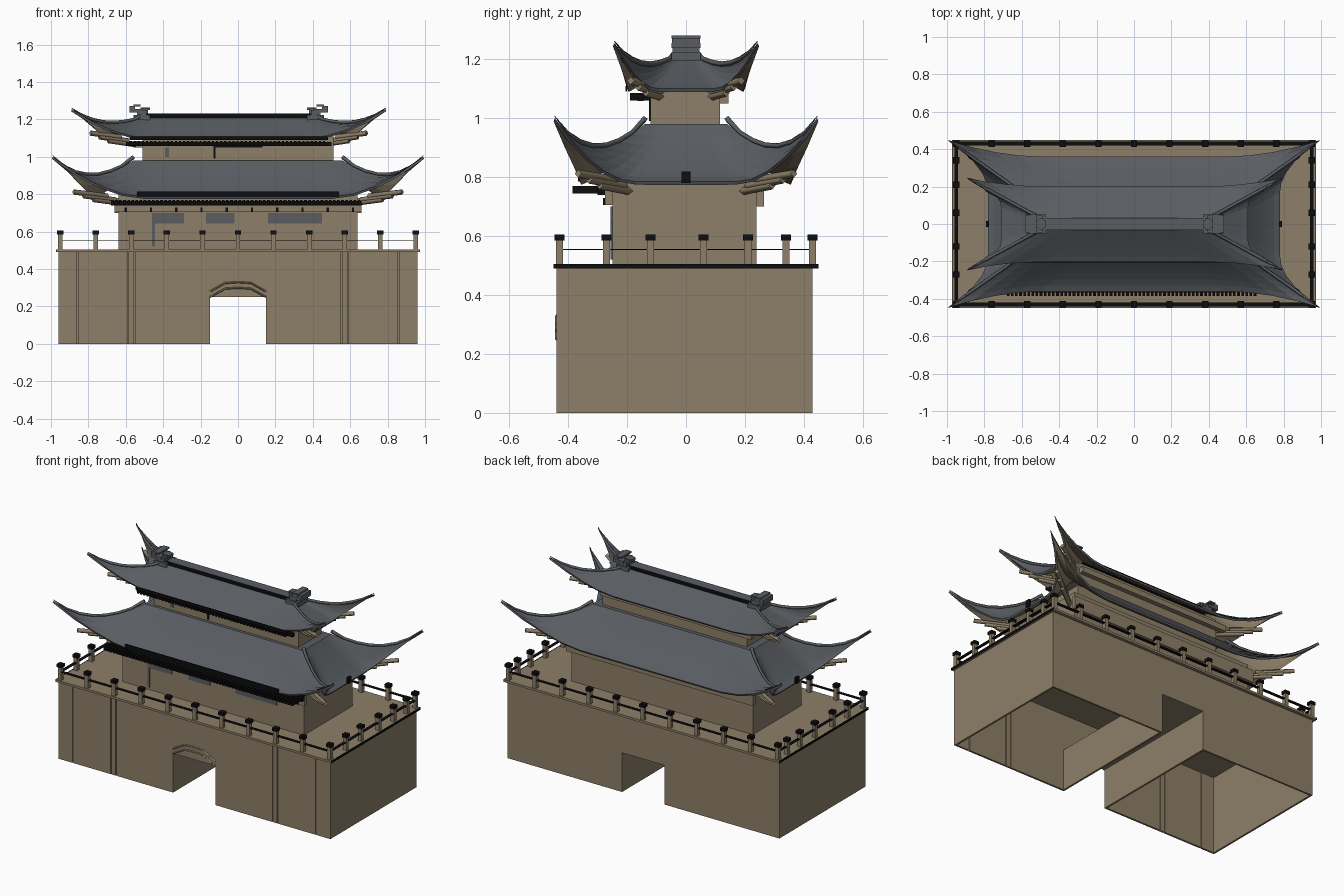
import bpy, bmesh
from mathutils import Vector

cube = bpy.data.objects.get("Cube")
if cube:
    bpy.data.objects.remove(cube)


def material(name, rgb):
    m = bpy.data.materials.new(name)
    m.use_nodes = True
    m.diffuse_color = (*rgb, 1)
    m.node_tree.nodes["Principled BSDF"].inputs["Base Color"].default_value = (*rgb, 1)
    return m


TAN = material("tan_stone", (0.27, 0.215, 0.14))
GREY = material("slate_grey", (0.1, 0.108, 0.12))
BLACK = material("black_timber", (0.004, 0.004, 0.005))


def finish(name, bm, *mats):
    me = bpy.data.meshes.new(name)
    bm.to_mesh(me)
    bm.free()
    ob = bpy.data.objects.new(name, me)
    bpy.context.collection.objects.link(ob)
    for m in mats:
        me.materials.append(m)
    return ob


def add_box(bm, x0, x1, y0, y1, z0, z1):
    vs = bmesh.ops.create_cube(bm, size=1)["verts"]
    for v in vs:
        v.co = Vector((x1 if v.co.x > 0 else x0, y1 if v.co.y > 0 else y0, z1 if v.co.z > 0 else z0))
    return vs


def boxes(name, mat, *dims):
    bm = bmesh.new()
    for d in dims:
        add_box(bm, *d)
    return finish(name, bm, mat)


def tube(name, mat, pts, radii, bevel):
    cu = bpy.data.curves.new(name, "CURVE")
    cu.dimensions = "3D"
    cu.bevel_depth = bevel
    cu.bevel_resolution = 0
    cu.use_fill_caps = True
    sp = cu.splines.new("POLY")
    sp.points.add(len(pts) - 1)
    for p, co, r in zip(sp.points, pts, radii):
        p.co = (*co, 1)
        p.radius = r
    ob = bpy.data.objects.new(name, cu)
    bpy.context.collection.objects.link(ob)
    cu.materials.append(mat)
    return ob


# Hollow gate base: slitted front panels, back, sides and the passage
T = 0.012
edges = [-0.96, -0.86, -0.59, -0.555, -0.15]
panels = []
for a, b in zip(edges, edges[1:]):
    panels.append((a + 0.005 if a > -0.9 else a, b, -0.44, -0.44 + T, 0, 0.49))
    panels.append((-b, -a - 0.005 if a > -0.9 else -a, -0.44, -0.44 + T, 0, 0.49))
boxes("front_wall", TAN, *panels, (-0.15, 0.15, -0.44, -0.44 + T, 0.25, 0.49))
boxes("back_wall", TAN, (-0.96, -0.15, 0.43 - T, 0.43, 0, 0.49), (0.15, 0.96, 0.43 - T, 0.43, 0, 0.49),
      (-0.15, 0.15, 0.43 - T, 0.43, 0.25, 0.49))
boxes("side_walls", TAN, *[(s * 0.96, s * (0.96 - T), -0.44, 0.43, 0, 0.49) for s in (-1, 1)])
boxes("passage", TAN, (-0.15 - T, -0.15, -0.43, 0.42, 0, 0.25), (0.15, 0.15 + T, -0.43, 0.42, 0, 0.25),
      (-0.15 - T, 0.15 + T, -0.43, 0.42, 0.25, 0.26))
for z in (0, 0.03):
    tube("gate_arch_trim", TAN, [(-0.15, -0.44, 0.25 + z), (-0.07, -0.44, 0.295 + z), (0, -0.44, 0.3 + z),
                                 (0.07, -0.44, 0.295 + z), (0.15, -0.44, 0.25 + z)], [1] * 5, 0.005)
boxes("deck", TAN, (-0.97, 0.97, -0.45, 0.45, 0.49, 0.504))
boxes("deck_side_edges", BLACK, *[(s * 0.97, s * 0.974, -0.45, 0.45, 0.49, 0.505) for s in (-1, 1)])

# Balustrade
spots = [(-0.95 + 0.19 * i, s * 0.43) for i in range(11) for s in (-1, 1)]
spots += [(s * 0.95, y) for y in (-0.27, -0.12, 0.06, 0.21, 0.34) for s in (-1, 1)]
boxes("railing_posts", TAN, *[(x - 0.012, x + 0.012, y - 0.012, y + 0.012, 0.5, 0.588) for x, y in spots])
boxes("post_caps", BLACK, *[(x - 0.017, x + 0.017, y - 0.017, y + 0.017, 0.585, 0.605) for x, y in spots])
boxes("rails", BLACK, *[(-0.95, 0.95, s * 0.43 - 0.01, s * 0.43 + 0.01, 0.552, 0.556) for s in (-1, 1)],
      *[(s * 0.95 - 0.01, s * 0.95 + 0.01, -0.43, 0.43, 0.552, 0.556) for s in (-1, 1)])

# Tower storeys
boxes("lower_storey", TAN, (-0.64, 0.64, -0.25, 0.24, 0.5, 0.82))
boxes("upper_storey", TAN, (-0.51, 0.51, -0.12, 0.115, 0.85, 1.12))
boxes("wall_panels", GREY, *[(a, b, -0.256, -0.25, 0.645, 0.7) for a, b in
                             ((-0.46, -0.29), (-0.17, -0.02), (0.16, 0.45))],
      (-0.46, -0.445, -0.256, -0.25, 0.52, 0.65), (-0.39, -0.37, -0.126, -0.12, 1.0, 1.05))
boxes("upper_window_frame", BLACK, (-0.13, -0.12, -0.126, -0.12, 0.99, 1.06), (-0.12, 0.13, -0.126, -0.12, 1.05, 1.06))
boxes("front_bracket_beam", TAN, (-0.66, 0.66, -0.275, -0.25, 0.705, 0.76))
boxes("beam_pegs", BLACK, *[(x - 0.006, x + 0.006, -0.281, -0.275, 0.705, 0.73)
                            for x in [-0.6 + 0.135 * i for i in range(10)]])
boxes("back_bracket_beam", TAN, (-0.66, 0.66, 0.24, 0.265, 0.7, 0.78), (-0.56, 0.5, 0.115, 0.145, 1.05, 1.085))


# Sweeping hipped roof: rings from the top edge out to the lifted eave
def roof(name, cx, top, eave, tip, power, steps=7, n=16):
    def weight(s, start):
        return max(0, (abs(s) - start) / (1 - start)) ** 1.8

    def point(side, s, t):
        a, b = (0, 1) if side % 2 == 0 else (1, 0)
        w = weight(s, 0.5 if a == 0 else 0.4)
        along = s * (top[a] + (tip[a] - top[a]) * t)
        mid = top[b] + (eave[b] - top[b]) * t
        out = mid + (tip[b] - eave[b]) * t * w
        z = eave[2] + (top[2] - eave[2]) * (1 - t) ** power + (tip[2] - eave[2]) * w * t ** 2.5
        x, y = (along, -out) if a == 0 else (out, along)
        f = -1 if side >= 2 else 1
        return Vector((cx + f * x, f * y, z))

    bm = bmesh.new()
    rings = []
    for i in range(steps + 1):
        t = i / steps
        rings.append([bm.verts.new(point(side, 2 * j / n - 1, t)) for side in range(4) for j in range(n)])
    for r0, r1 in zip(rings, rings[1:]):
        for j in range(len(r0)):
            k = (j + 1) % len(r0)
            bm.faces.new((r0[j], r1[j], r1[k], r0[k]))
    bm.faces.new(rings[0])
    bmesh.ops.recalc_face_normals(bm, faces=bm.faces)
    ob = finish(name, bm, GREY, TAN)
    mod = ob.modifiers.new("tan_soffit", "SOLIDIFY")
    mod.thickness = 0.012
    mod.offset = -1
    mod.material_offset = 1
    mod.material_offset_rim = 0
    # Hip ridges and layered corner brackets
    for side in range(4):
        pts = [point(side, 1, i / steps) + Vector((0, 0, 0.006)) for i in range(steps + 1)]
        pts[0].z += 0.012
        tube(name + "_hip_ridge", GREY, pts, [1.3] + [1] * (steps - 2) + [0.7, 0.2], 0.009)
        for k in range(3):
            lo = point(side, 1, 0.12 + 0.1 * k)
            hi = point(side, 1, 0.5 + 0.12 * k)
            base = eave[2] - 0.025 + 0.02 * k
            tube(name + "_corner_bracket", TAN, [(lo.x, lo.y, base - 0.01), (hi.x, hi.y, base + 0.012)],
                 [1, 1], 0.014)
    return ob


roof("lower_roof", 0, (0.56, 0.14, 0.98), (0.78, 0.36, 0.785), (0.99, 0.445, 1.0), 1.35)
roof("upper_roof", -0.05, (0.45, 0.03, 1.21), (0.66, 0.2, 1.1), (0.84, 0.243, 1.255), 1.1)

# Black front eaves with their rafter rows
boxes("front_eave_boards", BLACK, (-0.54, 0.54, -0.366, -0.36, 0.785, 0.815), (-0.58, 0.48, -0.206, -0.2, 1.09, 1.11))
boxes("lower_rafters", BLACK, *[(x, x + 0.014, -0.385, -0.26, 0.745, 0.77)
                                for x in [-0.68 + 0.022 * i for i in range(61)]])
boxes("rafter_beams", BLACK, (-0.68, 0.66, -0.3, -0.275, 0.74, 0.765), (-0.6, 0.5, -0.165, -0.145, 1.058, 1.08))
boxes("upper_rafters", BLACK, *[(x, x + 0.012, -0.19, -0.12, 1.06, 1.085)
                                for x in [-0.58 + 0.022 * i for i in range(48)]])
boxes("side_eave_knobs", BLACK, *[(s * 0.775, s * 0.79, -0.015, 0.015, 0.78, 0.82) for s in (-1, 1)])

# Main ridge, slate on top
bm = bmesh.new()
add_box(bm, -0.5, 0.4, -0.032, 0.032, 1.19, 1.232)
bm.normal_update()
for f in bm.faces:
    f.material_index = 1 if f.normal.z > 0.5 else 0
finish("main_ridge", bm, BLACK, GREY)

# Stepped ridge-end ornaments, curling outward
for s in (-1, 1):
    def span(a, b, w, z0, z1):
        return (-0.05 + s * a, -0.05 + s * b, -w, w, z0, z1)
    boxes("ridge_ornament", GREY, span(0.42, 0.51, 0.05, 1.195, 1.225), span(0.44, 0.49, 0.045, 1.225, 1.25),
          span(0.46, 0.53, 0.05, 1.238, 1.255), span(0.43, 0.46, 0.03, 1.225, 1.262),
          span(0.5, 0.53, 0.048, 1.255, 1.272), span(0.42, 0.47, 0.02, 1.25, 1.265))
    boxes("ornament_plate", GREY, span(0.47, 0.51, 0.05, 1.27, 1.28))
